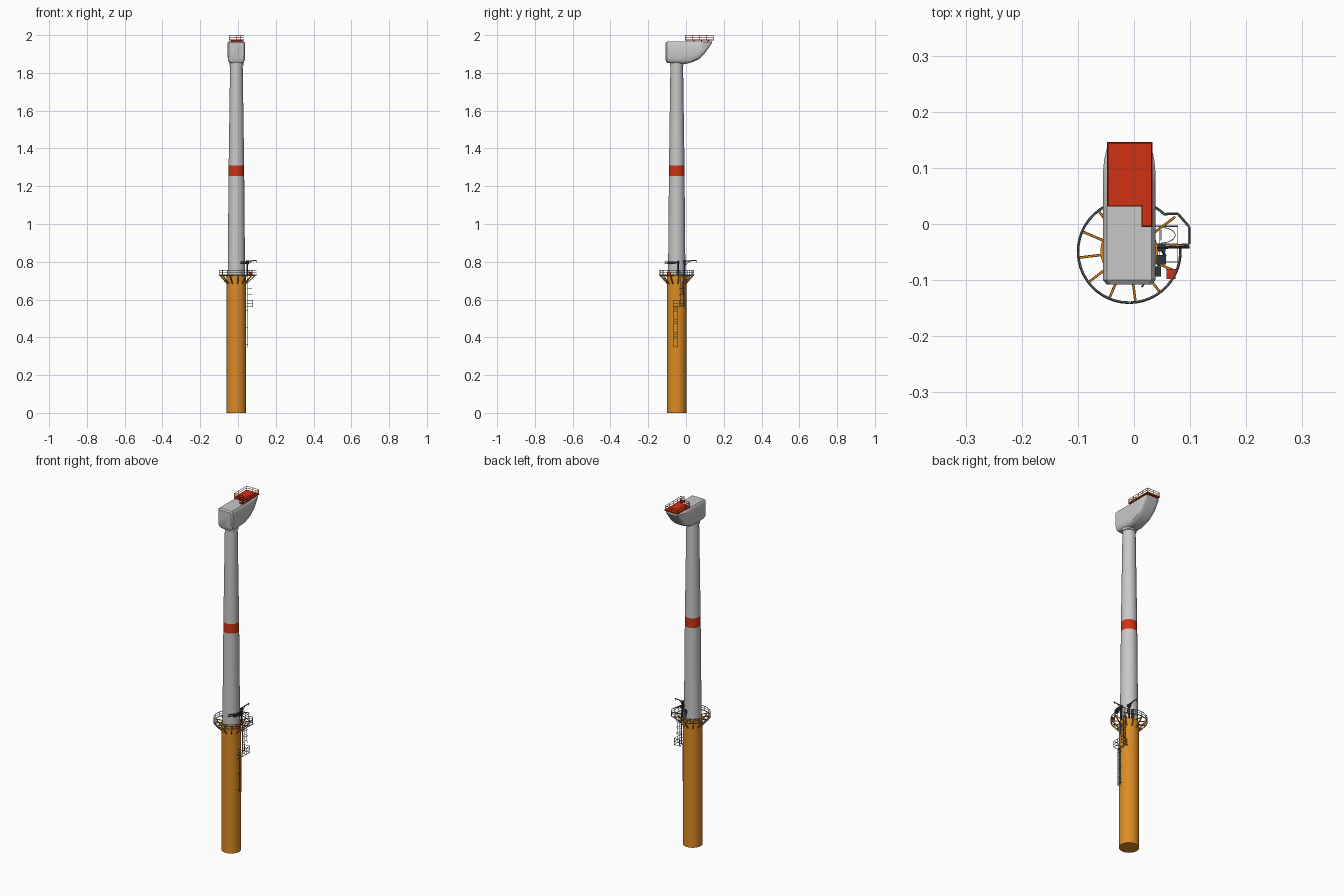
import bpy, bmesh, math
from mathutils import Vector

if "Cube" in bpy.data.objects:
    bpy.data.objects.remove(bpy.data.objects["Cube"])

CX, CY = -0.0085, -0.049          # tower axis


def material(name, rgb):
    m = bpy.data.materials.new(name)
    m.diffuse_color = (*rgb, 1)
    m.use_nodes = True
    m.node_tree.nodes["Principled BSDF"].inputs["Base Color"].default_value = m.diffuse_color
    return m


ORANGE = material("orange_paint", (0.72, 0.26, 0.018))
GREY = material("light_grey", (0.58, 0.58, 0.58))
RED = material("signal_red", (0.62, 0.032, 0.006))
DARK = material("dark_machinery", (0.03, 0.035, 0.05))
STEEL = material("galvanised_steel", (0.25, 0.26, 0.28))


def finish(bm, name, mats, smooth=False):
    bmesh.ops.recalc_face_normals(bm, faces=bm.faces)
    me = bpy.data.meshes.new(name)
    bm.to_mesh(me)
    bm.free()
    ob = bpy.data.objects.new(name, me)
    bpy.context.collection.objects.link(ob)
    for m in mats if isinstance(mats, list) else [mats]:
        me.materials.append(m)
    if smooth:
        bpy.ops.object.select_all(action='DESELECT')
        ob.select_set(True)
        bpy.context.view_layer.objects.active = ob
        bpy.ops.object.shade_smooth_by_angle(angle=math.radians(32))
    return ob


def loft(bm, rings):
    """Skin a list of equal-length point rings and cap both ends."""
    vs = [[bm.verts.new(p) for p in r] for r in rings]
    n = len(vs[0])
    for a, b in zip(vs, vs[1:]):
        for i in range(n):
            bm.faces.new((a[i], a[(i + 1) % n], b[(i + 1) % n], b[i]))
    bm.faces.new(vs[0][::-1])
    bm.faces.new(vs[-1])


def beam(bm, a, b, r, sides=5):
    a, b = Vector(a), Vector(b)
    q = (b - a).to_track_quat('Z', 'Y')
    circ = [q @ Vector((r * math.cos(t), r * math.sin(t), 0))
            for t in [2 * math.pi * (i + 0.5) / sides for i in range(sides)]]
    loft(bm, [[a + c for c in circ], [b + c for c in circ]])


def path(bm, pts, r, closed=False, sides=5):
    for a, b in zip(pts, pts[1:] + pts[:1] if closed else pts[1:]):
        beam(bm, a, b, r, sides)


def box(bm, lo, hi):
    (x0, y0, z0), (x1, y1, z1) = lo, hi
    loft(bm, [[(x0, y0, z), (x1, y0, z), (x1, y1, z), (x0, y1, z)] for z in (z0, z1)])


def polar(deg, r, z):
    t = math.radians(deg)
    return (CX + r * math.cos(t), CY + r * math.sin(t), z)


def column(name, profile, mats, band=None):
    bm = bmesh.new()
    loft(bm, [[polar(i * 7.5, r, z) for i in range(48)] for r, z in profile])
    if band:
        for f in bm.faces:
            if band[0] < f.calc_center_median().z < band[1]:
                f.material_index = 1
    return finish(bm, name, mats, True)


# Foundation pile and tapered tower with painted red band
column("foundation_pile", [(0.0515, 0), (0.0515, 0.728)], ORANGE)
column("tower", [(0.046, 0.728), (0.0414, 1.255), (0.041, 1.31), (0.0335, 1.838),
                 (0.037, 1.84), (0.037, 1.858)], [GREY, RED], (1.255, 1.31))

# Nacelle: rounded cross-sections along y (y, bottom z, width scale, top z)
bm = bmesh.new()
rings = []
for y, zb, s, zt in [(-0.108, 1.868, 0.87, 1.960), (-0.100, 1.853, 1, 1.966), (-0.05, 1.848, 1, 1.966),
                     (0.0, 1.848, 1, 1.966), (0.03, 1.855, 1, 1.966), (0.065, 1.870, 1, 1.966),
                     (0.095, 1.897, 1, 1.966), (0.115, 1.925, 0.96, 1.966), (0.137, 1.957, 0.85, 1.966)]:
    h = zt - zb
    half = [(0.0395, 1), (0.0425, 0.97), (0.0465, 0.90), (0.0465, 0.35), (0.0445, 0.18),
            (0.0395, 0.07), (0.031, 0.015), (0.02, 0)]
    sec = half + [(-x, k) for x, k in reversed(half)]
    rings.append([(CX + x * s, y, zb + k * h) for x, k in sec])
loft(bm, rings)
finish(bm, "nacelle", GREY, True)

# Red L-shaped hoist deck on the nacelle roof
X0, X1, Y1 = -0.048, 0.033, 0.146
outline = [(X0, 0.031), (0.013, 0.031), (0.013, -0.005), (X1, -0.005), (X1, Y1), (X0, Y1)]
bm = bmesh.new()
loft(bm, [[(x, y, z) for x, y in outline] for z in (1.9705, 1.977)])
for y in (0.04, 0.08, 0.115):
    box(bm, (X0 + 0.01, y, 1.964), (X1 - 0.01, y + 0.006, 1.971))
finish(bm, "hoist_deck", RED)

# Hoist deck railing
bm = bmesh.new()
rail = [(x + (0.0015 if x < X1 else -0.0015), y + (0.0015 if y < Y1 else -0.0015)) for x, y in outline]
for z in (1.988, 1.9985):
    path(bm, [(x, y, z) for x, y in rail], 0.0012, True, 4)
for (ax, ay), (bx, by) in zip(rail, rail[1:] + rail[:1]):
    n = max(1, round(math.hypot(bx - ax, by - ay) / 0.037))
    for i in range(n):
        x, y = ax + (bx - ax) * i / n, ay + (by - ay) * i / n
        beam(bm, (x, y, 1.975), (x, y, 1.9995), 0.0013, 4)
finish(bm, "hoist_deck_railing", RED)

# Access platform: open ring with a bay on the right, two rails and posts
RING = 0.091
plan = [polar(a, RING, 0)[:2] for a in range(46, 367, 8)]
plan += [(0.098, -0.036), (0.098, -0.005), (0.078, 0.018), (0.06, 0.018)]
bm = bmesh.new()
for z, r in ((0.731, 0.0026), (0.744, 0.0011), (0.756, 0.0018)):
    path(bm, [(x, y, z) for x, y in plan], r, True)
for x, y in plan[:-4:3] + plan[-4:]:
    beam(bm, (x, y, 0.73), (x, y, 0.756), 0.0013, 4)
finish(bm, "platform_railing", STEEL)

# Twelve orange brackets carrying the ring
bm = bmesh.new()
for k in range(12):
    a = 7 + 30 * k
    end = RING + (0.012 if k in (0, 1) else 0)
    beam(bm, polar(a, 0.049, 0.682), polar(a, end - 0.004, 0.726), 0.0032, 4)
    beam(bm, polar(a, 0.045, 0.7275), polar(a, end, 0.7275), 0.0025, 4)
finish(bm, "platform_brackets", ORANGE)

# Small orange locker on the platform
bm = bmesh.new()
box(bm, (0.058, -0.098, 0.73), (0.074, -0.08, 0.745))
finish(bm, "platform_locker", RED)


def ladder(bm, x, y, w, z0, z1):
    for s in (-1, 1):
        beam(bm, (x, y + s * w, z0), (x, y + s * w, z1), 0.0016, 4)
    n = int((z1 - z0) / 0.0105)
    for i in range(n):
        z = z0 + (i + 0.5) * (z1 - z0) / n
        beam(bm, (x, y - w, z), (x, y + w, z), 0.001, 4)


# Lower ladder with stand-offs
bm = bmesh.new()
ladder(bm, 0.052, -0.055, 0.009, 0.345, 0.565)
for z in (0.36, 0.45, 0.54):
    for y in (-0.064, -0.046):
        beam(bm, (0.04, y, z), (0.052, y, z), 0.0014, 4)
finish(bm, "lower_ladder", STEEL)

# Upper ladder with safety cage
bm = bmesh.new()
ladder(bm, 0.048, -0.02, 0.008, 0.565, 0.75)
hoop = [(0.048 + 0.026 * math.sin(math.radians(t)), -0.02 - 0.014 * math.cos(math.radians(t)))
        for t in range(0, 181, 30)]
for z in (0.625, 0.66, 0.695):
    path(bm, [(x, y, z) for x, y in hoop], 0.001, sides=4)
for x, y in hoop[1:-1:2]:
    beam(bm, (x, y, 0.625), (x, y, 0.695), 0.0009, 4)
finish(bm, "upper_ladder", STEEL)

# Rest platform between the ladders
bm = bmesh.new()
corners = [(0.045, -0.068), (0.078, -0.068), (0.078, -0.004), (0.045, -0.004)]
for z in (0.562, 0.58, 0.597):
    path(bm, [(x, y, z) for x, y in corners], 0.0012, z < 0.57, 4)
for x, y in corners + [(0.078, -0.036)]:
    beam(bm, (x, y, 0.562), (x, y, 0.597), 0.0012, 4)
for y in (-0.068, -0.036, -0.004):
    beam(bm, (0.036, y, 0.562), (0.078, y, 0.562), 0.0014, 4)
finish(bm, "rest_platform", STEEL)


# Two davit cranes
def crane(name, base, tip):
    bm = bmesh.new()
    x, y = base
    beam(bm, (x, y, 0.725), (x, y, 0.803), 0.0042, 8)
    box(bm, (x - 0.007, y - 0.007, 0.79), (x + 0.007, y + 0.007, 0.802))
    d = Vector((tip[0] - x, tip[1] - y, 0))
    top = Vector((x, y, 0.803))
    beam(bm, top - d * 0.15, top + d + Vector((0, 0, 0.004)), 0.0027, 6)
    beam(bm, (x, y, 0.782), top + d * 0.45, 0.0016, 5)
    beam(bm, top + d * 0.96, top + d * 0.96 - Vector((0, 0, 0.008)), 0.0012, 5)
    finish(bm, name, DARK)


crane("side_crane", (0.049, -0.042), (0.099, -0.041))
crane("rear_crane", (0.027, -0.006), (0.03, 0.056))

# Folded crane jib around the front right of the tower
bm = bmesh.new()
a, b = Vector((0.056, -0.058, 0.79)), Vector((0.014, -0.112, 0.79))
up = Vector((0, 0, 0.011))
for o in (Vector(), up):
    beam(bm, a + o, b + o, 0.002, 4)
for i in range(6):
    beam(bm, a.lerp(b, i / 6) + (up if i % 2 else up * 0), a.lerp(b, (i + 1) / 6) + (up * 0 if i % 2 else up), 0.0014, 4)
box(bm, (0.04, -0.072, 0.788), (0.057, -0.055, 0.8))
box(bm, (0.036, -0.094, 0.788), (0.048, -0.076, 0.8))
beam(bm, (0.049, -0.042, 0.795), a + up * 0.5, 0.003, 5)
finish(bm, "folded_jib", DARK)

# Dark entrance door plate hugging the tower
bm = bmesh.new()
loft(bm, [[polar(62 + i * 4, 0.047, z) for i in range(6)] + [polar(82 - i * 4, 0.043, z) for i in range(6)]
          for z in (0.735, 0.782)])
finish(bm, "tower_door", DARK)
